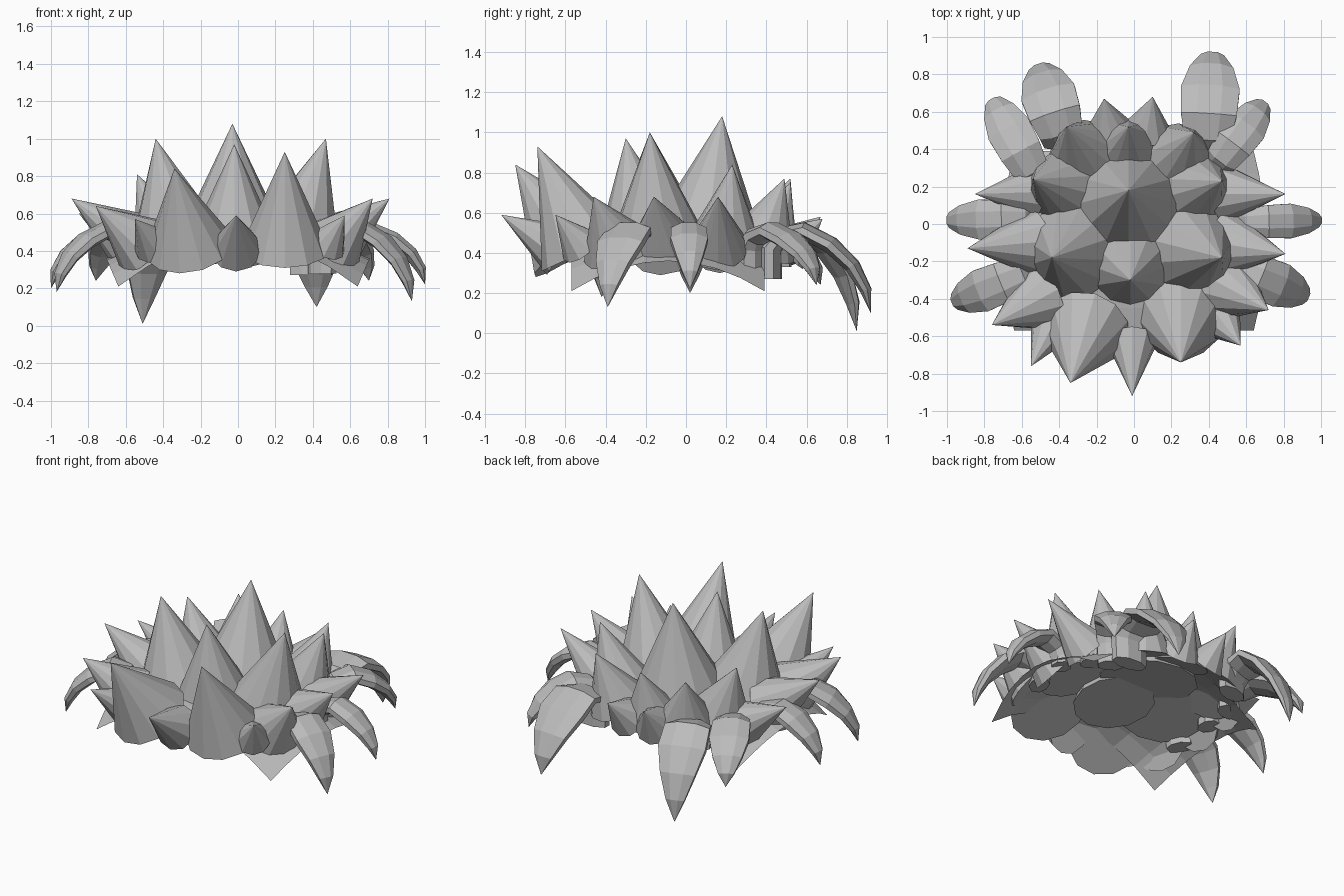
import bpy, bmesh, math
from mathutils import Vector

cube = bpy.data.objects.get("Cube")
if cube:
    bpy.data.objects.remove(cube)

grey = bpy.data.materials.new("plain grey")
grey.use_nodes = True
grey.diffuse_color = (0.5, 0.5, 0.5, 1)
grey.node_tree.nodes["Principled BSDF"].inputs["Base Color"].default_value = (0.5, 0.5, 0.5, 1)


def finish(bm, name):
    bmesh.ops.recalc_face_normals(bm, faces=bm.faces)
    mesh = bpy.data.meshes.new(name)
    bm.to_mesh(mesh)
    bm.free()
    mesh.materials.append(grey)
    obj = bpy.data.objects.new(name, mesh)
    bpy.context.collection.objects.link(obj)
    return obj


def spike(name, tip, base, radius, sides=12):
    """Faceted cone from the centre of its base disc to its tip."""
    tip, base = Vector(tip), Vector(base)
    axis = tip - base
    bm = bmesh.new()
    bmesh.ops.create_cone(bm, cap_ends=True, segments=sides, radius1=radius,
                          radius2=0, depth=axis.length)
    turn = axis.to_track_quat('Z', 'Y')
    for v in bm.verts:
        v.co = turn @ v.co + (tip + base) / 2
    return finish(bm, name)


def leaf(name, root, tip, width, sides=8):
    """Flattened tube that rises on a stem, arches over and droops to a point."""
    root, tip = Vector(root), Vector(tip)
    out = Vector((tip.x - root.x, tip.y - root.y, 0))
    reach = out.length
    out.normalize()
    side = Vector((-out.y, out.x, 0))
    drop = 0.51 - tip.z
    # reach along the leaf, height, half width, half thickness
    rings = [(0, root.z, 0.7, 0.06), (0, 0.42, 0.75, 0.06), (0.1, 0.48, 0.8, 0.05),
             (0.33, 0.51, 0.95, 0.045), (0.6, 0.51 - drop * 0.17, 1, 0.045),
             (0.82, 0.51 - drop * 0.43, 0.74, 0.04), (0.95, 0.51 - drop * 0.72, 0.4, 0.03)]
    centres = [root + out * reach * r + Vector((0, 0, z - root.z)) for r, z, w, t in rings]
    centres.append(tip)
    bm = bmesh.new()
    loops = []
    for i, (r, z, w, t) in enumerate(rings):
        along = (centres[i + 1] - centres[max(i - 1, 0)]).normalized()
        normal = along.cross(side)
        loops.append([bm.verts.new(centres[i]
                      + side * width * w * math.cos(2 * math.pi * (k + 0.5) / sides)
                      + normal * t * math.sin(2 * math.pi * (k + 0.5) / sides))
                      for k in range(sides)])
    point = bm.verts.new(tip)
    bm.faces.new(loops[0])
    for k in range(sides):
        n = (k + 1) % sides
        for a, b in zip(loops, loops[1:]):
            bm.faces.new((a[k], a[n], b[n], b[k]))
        bm.faces.new((loops[-1][k], loops[-1][n], point))
    return finish(bm, name)


# Tall inner spikes
spike("centre_spike", (-0.03, 0.18, 1.08), (-0.03, 0.10, 0.45), 0.30)
spike("left_inner_spike", (0.47, -0.18, 1.0), (0.31, -0.14, 0.45), 0.25)
spike("right_inner_spike", (-0.44, -0.18, 1.0), (-0.32, -0.14, 0.44), 0.27)
spike("front_inner_spike", (-0.02, -0.30, 0.97), (-0.02, -0.21, 0.43), 0.25)
spike("front_left_spike", (0.25, -0.74, 0.93), (0.25, -0.50, 0.41), 0.24)
spike("front_right_spike", (-0.34, -0.85, 0.84), (-0.26, -0.56, 0.42), 0.24)

# Middle ring of spikes at the back
spike("back_left_inner_spike", (0.47, 0.23, 0.84), (0.33, 0.19, 0.43), 0.20)
spike("back_right_inner_spike", (-0.54, 0.24, 0.81), (-0.38, 0.20, 0.43), 0.20)
spike("back_left_spike", (0.32, 0.49, 0.77), (0.24, 0.36, 0.42), 0.19)
spike("back_right_spike", (-0.36, 0.52, 0.77), (-0.27, 0.38, 0.42), 0.19)
spike("back_spike", (-0.03, 0.52, 0.75), (-0.03, 0.40, 0.42), 0.17)

# Outer ring of leaning spikes
spike("left_outer_spike", (0.81, -0.16, 0.68), (0.50, -0.11, 0.43), 0.18)
spike("right_outer_spike", (-0.89, -0.13, 0.68), (-0.55, -0.10, 0.44), 0.18)
spike("left_front_outer_spike", (0.72, -0.46, 0.68), (0.50, -0.34, 0.42), 0.18)
spike("right_front_outer_spike", (-0.76, -0.54, 0.64), (-0.50, -0.40, 0.42), 0.18)
spike("left_back_outer_spike", (0.81, 0.16, 0.68), (0.50, 0.16, 0.43), 0.15)
spike("right_back_outer_spike", (-0.85, 0.16, 0.60), (-0.55, 0.17, 0.42), 0.14)

# Small spikes around the rim
spike("front_rim_spike", (-0.01, -0.92, 0.59), (-0.01, -0.62, 0.41), 0.14, 10)
spike("front_left_rim_spike", (0.57, -0.65, 0.59), (0.47, -0.52, 0.43), 0.11, 10)
spike("front_right_rim_spike", (-0.55, -0.76, 0.57), (-0.45, -0.57, 0.43), 0.11, 10)
spike("back_left_rim_spike", (0.10, 0.68, 0.57), (0.07, 0.50, 0.42), 0.13, 10)
spike("back_right_rim_spike", (-0.16, 0.67, 0.58), (-0.13, 0.50, 0.42), 0.13, 10)

# Drooping leaves
leaf("back_left_leaf", (0.39, 0.42, 0.27), (0.42, 0.92, 0.10), 0.17)
leaf("back_right_leaf", (-0.38, 0.46, 0.33), (-0.51, 0.85, 0.01), 0.16)
leaf("left_back_leaf", (0.45, 0.32, 0.28), (0.70, 0.65, 0.24), 0.12)
leaf("right_back_leaf", (-0.53, 0.25, 0.35), (-0.76, 0.67, 0.24), 0.13)
leaf("left_leaf", (0.58, 0.01, 0.36), (1.0, 0.02, 0.22), 0.10)
leaf("right_leaf", (-0.56, 0.03, 0.36), (-1.0, 0.02, 0.20), 0.115)
leaf("left_front_leaf", (0.55, -0.23, 0.35), (0.93, -0.39, 0.13), 0.13)
leaf("right_front_leaf", (-0.58, -0.26, 0.35), (-0.97, -0.42, 0.18), 0.125)

# Thin ground leaf with bulging sides, domed in the middle with drooping corners
bm = bmesh.new()
bmesh.ops.create_grid(bm, x_segments=8, y_segments=8, size=1)
for v in bm.verts:
    u, w = v.co.x, v.co.y
    v.co = (0.64 * u * (1 + 0.1 * (1 - w * w)), 0.48 * w - 0.09,
            0.52 - 0.16 * u * u - 0.06 * w * w - 0.09 * u * u * w * w)
finish(bm, "base_sheet")
